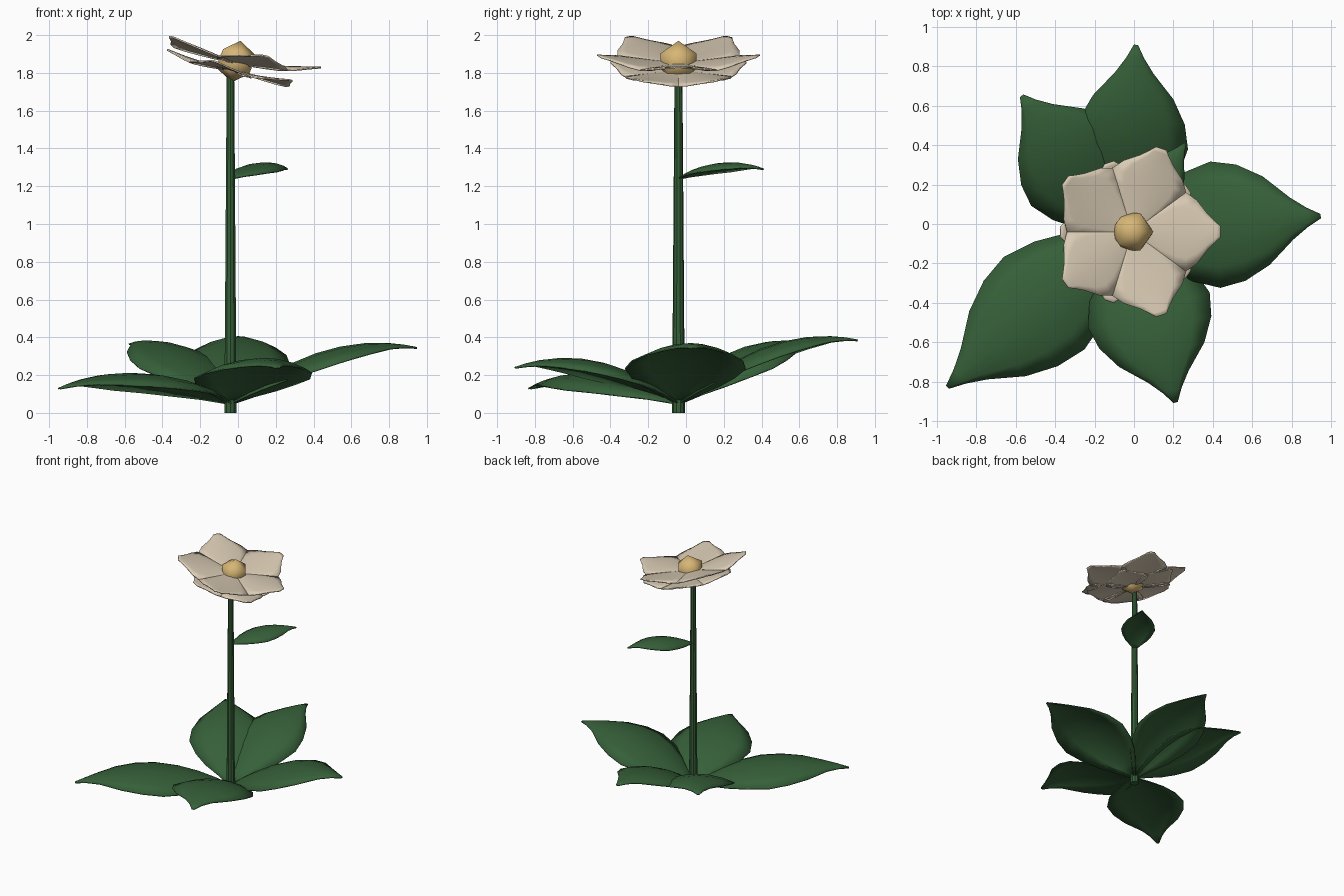
import bpy, bmesh, math
from mathutils import Matrix, Vector

old = bpy.data.objects.get("Cube")
if old:
    bpy.data.objects.remove(old)


def material(name, rgb):
    m = bpy.data.materials.new(name)
    m.use_nodes = True
    m.diffuse_color = (*rgb, 1)
    m.node_tree.nodes["Principled BSDF"].inputs["Base Color"].default_value = (*rgb, 1)
    return m


GREEN = material("leaf_green", (0.036, 0.115, 0.040))
CREAM = material("petal_cream", (0.70, 0.60, 0.46))
GOLD = material("heart_gold", (0.68, 0.47, 0.18))

# Half-width along the blade, as (position, share of the widest)
LEAF = [(0, .04), (.1, .34), (.2, .63), (.32, .86), (.46, 1), (.59, .92),
        (.72, .70), (.85, .33), (.93, .15), (1, .03)]
PETAL = [(0, .08), (.15, .32), (.32, .64), (.48, .90), (.62, 1), (.74, .80),
         (.86, .44), (.95, .24), (1, .14)]


def height(t, rise):
    """Smooth curve through (0, 0), (0.5, mid) and (1, tip)."""
    mid, tip = rise
    return mid * 4 * t * (1 - t) + tip * t * (2 * t - 1)


def blade(name, mat, shape, base, angle, length, half, rise, droop,
          thick=.008, tilt=0, across=6):
    """Arched leaf or petal: midrib along its angle, sides drooping."""
    bm = bmesh.new()
    rows = []
    for t, w in shape:
        row = []
        for i in range(across + 1):
            v = 2 * i / across - 1
            z = height(t, rise) - droop * w * v * v
            row.append(bm.verts.new((t * length, v * w * half, z)))
        rows.append(row)
    for a, b in zip(rows, rows[1:]):
        for i in range(across):
            bm.faces.new((a[i], b[i], b[i + 1], a[i + 1]))
    turn = Matrix.Rotation(math.radians(angle), 4, "Z")
    lean = Matrix.Rotation(math.radians(tilt), 4, "Y")
    bm.transform(Matrix.Translation(base) @ lean @ turn)
    obj = finish(bm, name, mat)
    mod = obj.modifiers.new("thickness", "SOLIDIFY")
    mod.thickness = thick
    mod.offset = 0
    return obj


def finish(bm, name, mat, smooth=True):
    mesh = bpy.data.meshes.new(name)
    bm.to_mesh(mesh)
    bm.free()
    mesh.materials.append(mat)
    for p in mesh.polygons:
        p.use_smooth = smooth
    obj = bpy.data.objects.new(name, mesh)
    bpy.context.collection.objects.link(obj)
    return obj


# Stem
AXIS = Vector((-.04, -.04, 0))
bm = bmesh.new()
bmesh.ops.create_cone(bm, cap_ends=True, segments=10, radius1=.034, radius2=.021,
                      depth=1.78, matrix=Matrix.Translation(AXIS + Vector((0, 0, .89))))
stem = finish(bm, "stem", GREEN)
bpy.context.view_layer.objects.active = stem
stem.select_set(True)
bpy.ops.object.shade_smooth_by_angle()

# Rosette of ground leaves: name, angle, length, half width, (mid, tip) rise
ROSETTE = [("left_leaf", 4.6, .99, .32, (.275, .295)),
           ("back_leaf", 87, .95, .29, (.30, .335)),
           ("back_right_leaf", 127.5, .87, .30, (.28, .315)),
           ("front_right_leaf", 221, 1.20, .31, (.155, .08)),
           ("front_leaf", 286.2, .90, .32, (.22, .19))]
for name, angle, length, half, rise in ROSETTE:
    blade(name, GREEN, LEAF, AXIS + Vector((0, 0, .05)), angle, length, half, rise, .08)

# Small leaf on the stem
blade("stem_leaf", GREEN, LEAF, AXIS + Vector((0, 0, 1.24)), 56.3, .54, .135,
      (.08, .05), .04)

# Two staggered rings of petals, leaning towards the left side
HEART = Vector((-.01, -.04, 1.86))
for k in range(5):
    blade(f"upper_petal_{k + 1}", CREAM, PETAL, HEART - Vector((0, 0, .01)), 72 * k,
          .445, .20, (.03, .07), .02, tilt=11.5)
    blade(f"lower_petal_{k + 1}", CREAM, PETAL, HEART - Vector((.01, 0, .045)), 72 * k + 36,
          .37, .18, (.0, .02), .02, tilt=14)

# Faceted heart of the flower
bm = bmesh.new()
bmesh.ops.create_icosphere(bm, subdivisions=1, radius=.112,
                           matrix=Matrix.Translation(HEART) @ Matrix.Rotation(math.radians(11.5), 4, "Y"))
finish(bm, "flower_heart", GOLD)
